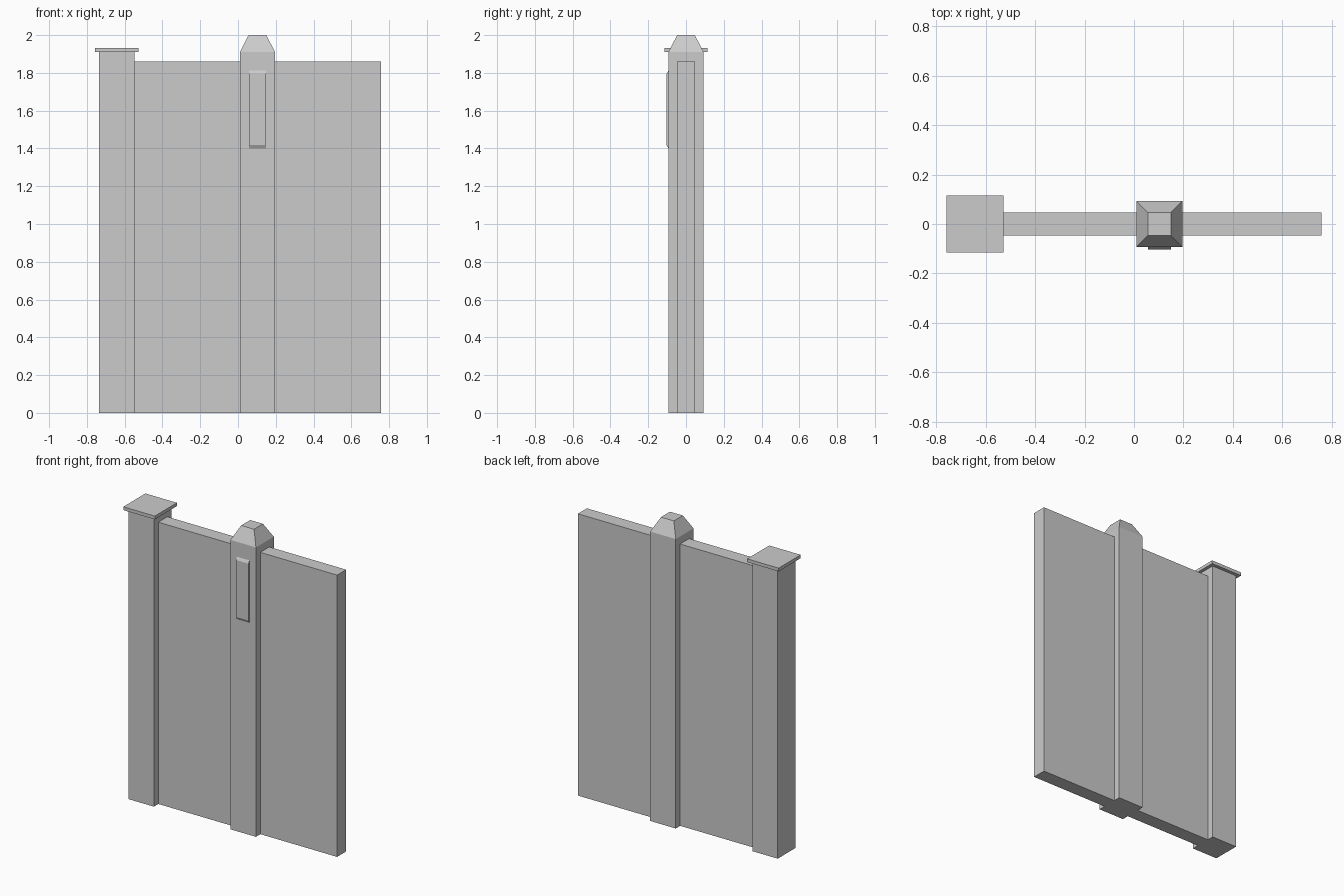
import bpy, bmesh

if "Cube" in bpy.data.objects:
    bpy.data.objects.remove(bpy.data.objects["Cube"])


def loft(name, sections):
    """Closed solid through rectangular sections (x0, x1, y0, y1, z)."""
    bm = bmesh.new()
    rings = []
    for x0, x1, y0, y1, z in sections:
        corners = ((x0, y0), (x1, y0), (x1, y1), (x0, y1))
        rings.append([bm.verts.new((x, y, z)) for x, y in corners])
    bm.faces.new(rings[0][::-1])
    bm.faces.new(rings[-1])
    for a, b in zip(rings, rings[1:]):
        for i in range(4):
            j = (i + 1) % 4
            bm.faces.new((a[i], a[j], b[j], b[i]))
    mesh = bpy.data.meshes.new(name)
    bm.to_mesh(mesh)
    bm.free()
    obj = bpy.data.objects.new(name, mesh)
    bpy.context.collection.objects.link(obj)
    return obj


def square(cx, half, z):
    return (cx - half, cx + half, -half, half, z)


LEFT_X, MID_X, HALF = -0.642, 0.103, 0.093

# Corner post with flat overhanging cap
loft("end_post", [square(LEFT_X, HALF, 0), square(LEFT_X, HALF, 1.91)])
loft("end_post_cap", [square(LEFT_X, 0.115, 1.91), square(LEFT_X, 0.115, 1.932)])

# Middle post with tapered top
loft("middle_post", [square(MID_X, HALF, 0), square(MID_X, HALF, 1.91),
                     square(MID_X, 0.047, 2.0)])

# Wall panels filling either side of the middle post
for name, x0, x1 in (("left_panel", LEFT_X + HALF, MID_X - HALF),
                     ("right_panel", MID_X + HALF, 0.757)):
    loft(name, [(x0, x1, -0.047, 0.047, 0), (x0, x1, -0.047, 0.047, 1.86)])

# Raised plate on the middle post, sloped at top and bottom
px0, px1, back, front = MID_X - 0.046, MID_X + 0.046, -HALF, -0.103
plate = loft("front_plate", [(px0, px1, front, back, 1.40),
                             (px0, px1, front, back, 1.812)])
for v in plate.data.vertices:
    if v.co.y < -0.1:
        v.co.z += 0.018 if v.co.z < 1.6 else -0.018
